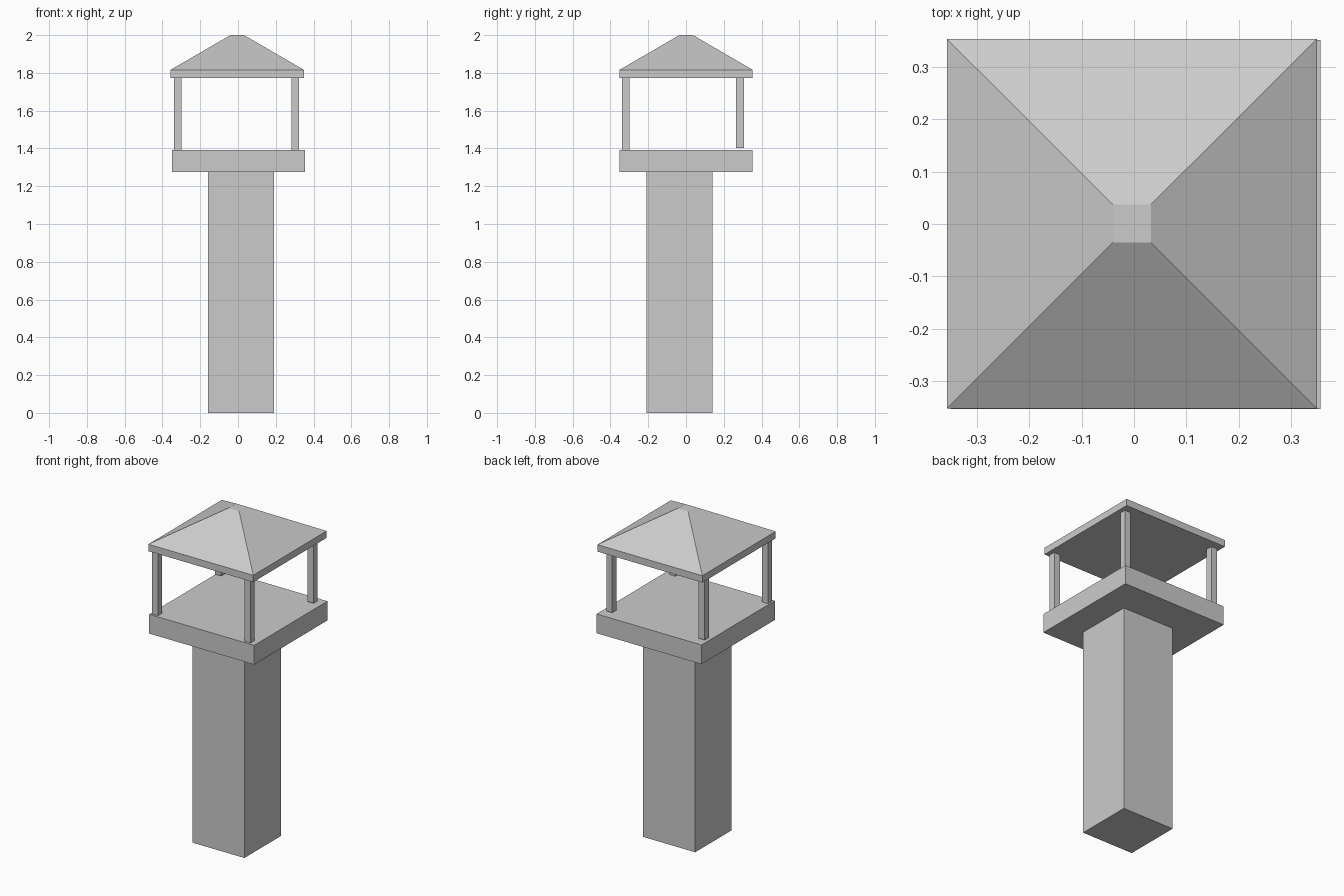
import bpy, bmesh

if "Cube" in bpy.data.objects:
    bpy.data.objects.remove(bpy.data.objects["Cube"])


def prism(name, x, y, z, top_x=None, top_y=None, eave=None):
    """Box over the given ranges; optional eave height and narrowed top."""
    levels = [(x, y, z[0])]
    if eave is not None:
        levels.append((x, y, eave))
    levels.append((top_x or x, top_y or y, z[1]))
    bm = bmesh.new()
    rings = [[bm.verts.new((a, b, h)) for a, b in
              ((lx[0], ly[0]), (lx[1], ly[0]), (lx[1], ly[1]), (lx[0], ly[1]))]
             for lx, ly, h in levels]
    for lo, hi in zip(rings, rings[1:]):
        for i in range(4):
            j = (i + 1) % 4
            bm.faces.new((lo[i], lo[j], hi[j], hi[i]))
    bm.faces.new(rings[0][::-1])
    bm.faces.new(rings[-1])
    mesh = bpy.data.meshes.new(name)
    bm.to_mesh(mesh)
    bm.free()
    obj = bpy.data.objects.new(name, mesh)
    bpy.context.collection.objects.link(obj)
    return obj


# Tower column, slightly off centre
prism("column", (-0.16, 0.19), (-0.21, 0.14), (0, 1.275))

# Lookout platform
prism("platform", (-0.35, 0.356), (-0.353, 0.351), (1.275, 1.392))

# Corner posts (the back pair starts slightly above the platform)
for side, x in (("left", -0.34), ("right", 0.282)):
    for end, y, base in (("front", -0.34, 1.392), ("back", 0.266, 1.402)):
        prism(f"{end}_{side}_post", (x, x + 0.04), (y, y + 0.04), (base, 1.775))

# Hipped roof with a vertical eave edge and small flat top
prism("roof", (-0.357, 0.349), (-0.352, 0.353), (1.774, 2.0),
      (-0.04, 0.032), (-0.035, 0.037), eave=1.816)
